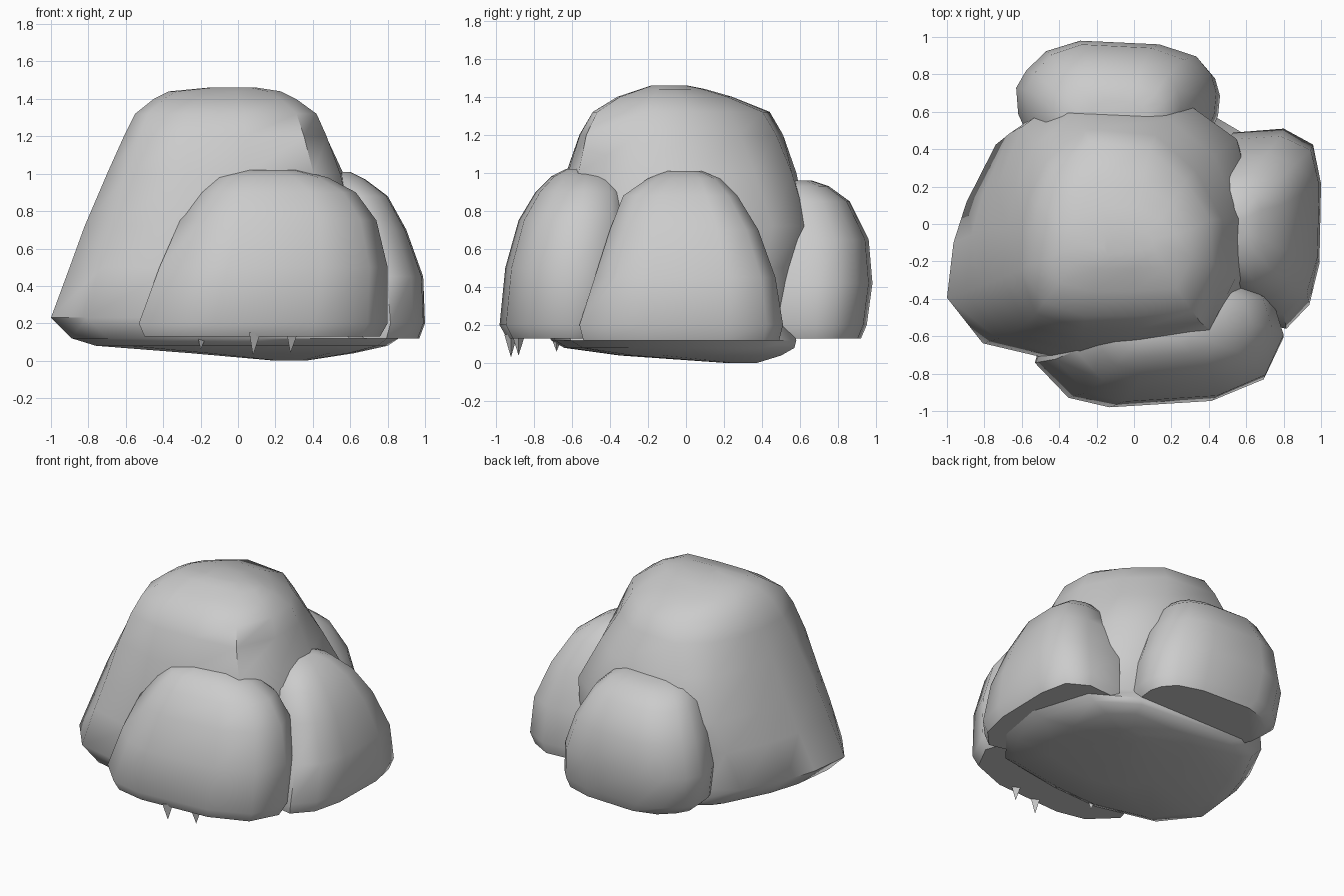
import bpy
import bmesh
import math
from mathutils import Vector

# Remove only the default cube
default_cube = bpy.data.objects.get("Cube")
if default_cube:
    bpy.data.objects.remove(default_cube, do_unlink=True)

# Single stone colour
stone_grey = bpy.data.materials.new("stone_grey")
stone_grey.use_nodes = True
stone_colour = (0.6, 0.6, 0.6, 1)
stone_grey.diffuse_color = stone_colour
stone_shader = next(node for node in stone_grey.node_tree.nodes if node.type == "BSDF_PRINCIPLED")
stone_shader.inputs["Base Color"].default_value = stone_colour


def finish_object(name, bm, smooth_angle):
    """Turn a bmesh into a named, shaded stone object."""
    bmesh.ops.recalc_face_normals(bm, faces=bm.faces[:])
    mesh = bpy.data.meshes.new(name)
    bm.to_mesh(mesh)
    bm.free()
    mesh.materials.append(stone_grey)
    stone = bpy.data.objects.new(name, mesh)
    bpy.context.collection.objects.link(stone)
    bpy.ops.object.select_all(action="DESELECT")
    stone.select_set(True)
    bpy.context.view_layer.objects.active = stone
    bpy.ops.object.shade_smooth_by_angle(angle=math.radians(smooth_angle))
    return stone


def fit_outline(outline, layer):
    """Stretch a unit outline into the box of one layer: z, x range, y range."""
    height, x_low, x_high, y_low, y_high = layer
    centre = Vector(((x_low + x_high) / 2, (y_low + y_high) / 2, height))
    half_x = (x_high - x_low) / 2
    half_y = (y_high - y_low) / 2
    return [centre + Vector((x * half_x, y * half_y, 0)) for x, y in outline]


def blend_outlines(lower, upper, amount):
    """Mix two unit outlines point by point."""
    return [Vector(a).lerp(Vector(b), amount) for a, b in zip(lower, upper)]


def make_boulder(name, outline, layers, top_outline=None):
    """Loft a boulder through stacked layers, easing into the top outline."""
    bm = bmesh.new()
    top_height = layers[-1][0]
    rings = []
    for layer in layers:
        # The upper half of the boulder takes on the top outline
        amount = min(max(2 * layer[0] / top_height - 1, 0) * 1.3, 1)
        shape = blend_outlines(outline, top_outline or outline, amount)
        rings.append([bm.verts.new(point) for point in fit_outline(shape, layer)])
    count = len(outline)
    for lower, upper in zip(rings, rings[1:]):
        for i in range(count):
            j = (i + 1) % count
            bm.faces.new((lower[i], lower[j], upper[j], upper[i]))
    bm.faces.new(list(reversed(rings[0])))
    bm.faces.new(rings[-1])
    return finish_object(name, bm, smooth_angle=50)


def make_shard(name, tip, base_height, radius):
    """Small three-sided splinter pointing down from the underside."""
    bm = bmesh.new()
    tip_vertex = bm.verts.new(tip)
    base = []
    for i in range(3):
        angle = math.tau * i / 3
        offset = Vector((math.cos(angle), math.sin(angle), 0)) * radius
        base.append(bm.verts.new((tip[0] + offset.x, tip[1] + offset.y, base_height)))
    bm.faces.new(base)
    for i in range(3):
        bm.faces.new((base[i], tip_vertex, base[(i + 1) % 3]))
    return finish_object(name, bm, smooth_angle=20)


# Large central boulder, with a shallow bulging underside
make_boulder(
    "main_boulder",
    outline=[
        (-1, -.46), (-.78, -.84), (-.28, -1), (.14, -.97), (.7, -.84),
        (.93, -.45), (1, .08), (.85, .72), (.5, 1), (-.48, 1),
        (-.7, .82), (-.88, .34), (-.96, 0),
    ],
    top_outline=[
        (-1, -.4), (-.86, -.85), (-.4, -1), (.2, -1), (.78, -.95),
        (1, -.4), (.98, .1), (.7, .55), (.3, .92), (-.35, 1),
        (-.75, .65), (-.92, .3), (-.98, 0),
    ],
    layers=[
        (0, .2, .36, .22, .37),
        (.04, -.25, .62, -.35, .5),
        (.08, -.76, .8, -.64, .57),
        (.12, -.89, .86, -.71, .58),
        (.23, -1, .74, -.74, .54),
        (.5, -.9, .68, -.72, .605),
        (.72, -.82, .66, -.69, .64),
        (1, -.7, .57, -.63, .58),
        (1.2, -.61, .48, -.56, .51),
        (1.32, -.55, .42, -.49, .44),
        (1.4, -.45, .31, -.36, .24),
        (1.44, -.37, .23, -.24, .1),
        (1.46, -.16, .1, -.18, 0),
    ],
)

# Boulder leaning on the front
make_boulder(
    "front_boulder",
    outline=[
        (-1, -.3), (-.73, -.85), (-.4, -1), (.42, -.9), (.84, -.56),
        (1, .1), (.9, .7), (.6, 1), (-.7, .8), (-.9, .4),
    ],
    layers=[
        (.13, -.5, .76, -.94, -.35),
        (.2, -.53, .8, -.98, -.3),
        (.5, -.42, .8, -.95, -.3),
        (.75, -.31, .74, -.88, -.3),
        (.9, -.21, .63, -.79, -.33),
        (.98, -.13, .48, -.71, -.38),
        (1.02, .03, .32, -.63, -.47),
    ],
)

# Boulder leaning on the left side
make_boulder(
    "left_boulder",
    outline=[
        (.35, -1), (.78, -.76), (.97, -.35), (1, .45), (.85, .84),
        (.3, 1), (-.65, .96), (-.95, .6), (-1, -.5), (-.5, -.9),
    ],
    layers=[
        (.12, .43, .97, -.54, .49),
        (.2, .43, 1, -.56, .51),
        (.45, .4, .99, -.48, .47),
        (.7, .36, .9, -.4, .38),
        (.88, .34, .8, -.33, .27),
        (.97, .36, .68, -.2, .18),
        (1.01, .42, .6, -.1, .08),
    ],
)

# Boulder leaning on the back, narrowing towards the top
make_boulder(
    "back_boulder",
    outline=[
        (1, 0), (.95, .35), (.8, .7), (.43, .93), (-.36, 1), (-.7, .8),
        (-.9, .43), (-1, .1), (-.98, -.4), (-.85, -.95), (.85, -1), (.98, -.4),
    ],
    layers=[
        (.13, -.52, .43, .45, .92),
        (.2, -.6, .46, .42, .95),
        (.42, -.63, .44, .42, .98),
        (.65, -.58, .36, .42, .96),
        (.85, -.48, .25, .42, .86),
        (.93, -.38, .17, .42, .75),
        (.96, -.26, .08, .45, .66),
    ],
)

# Splinters under the front boulder
shard_tips = {
    "shard_middle": (.08, -.92, .03),
    "shard_left": (.28, -.88, .04),
    "shard_right": (-.2, -.68, .06),
}
for shard_name, shard_tip in shard_tips.items():
    make_shard(shard_name, shard_tip, base_height=.15, radius=.04)
